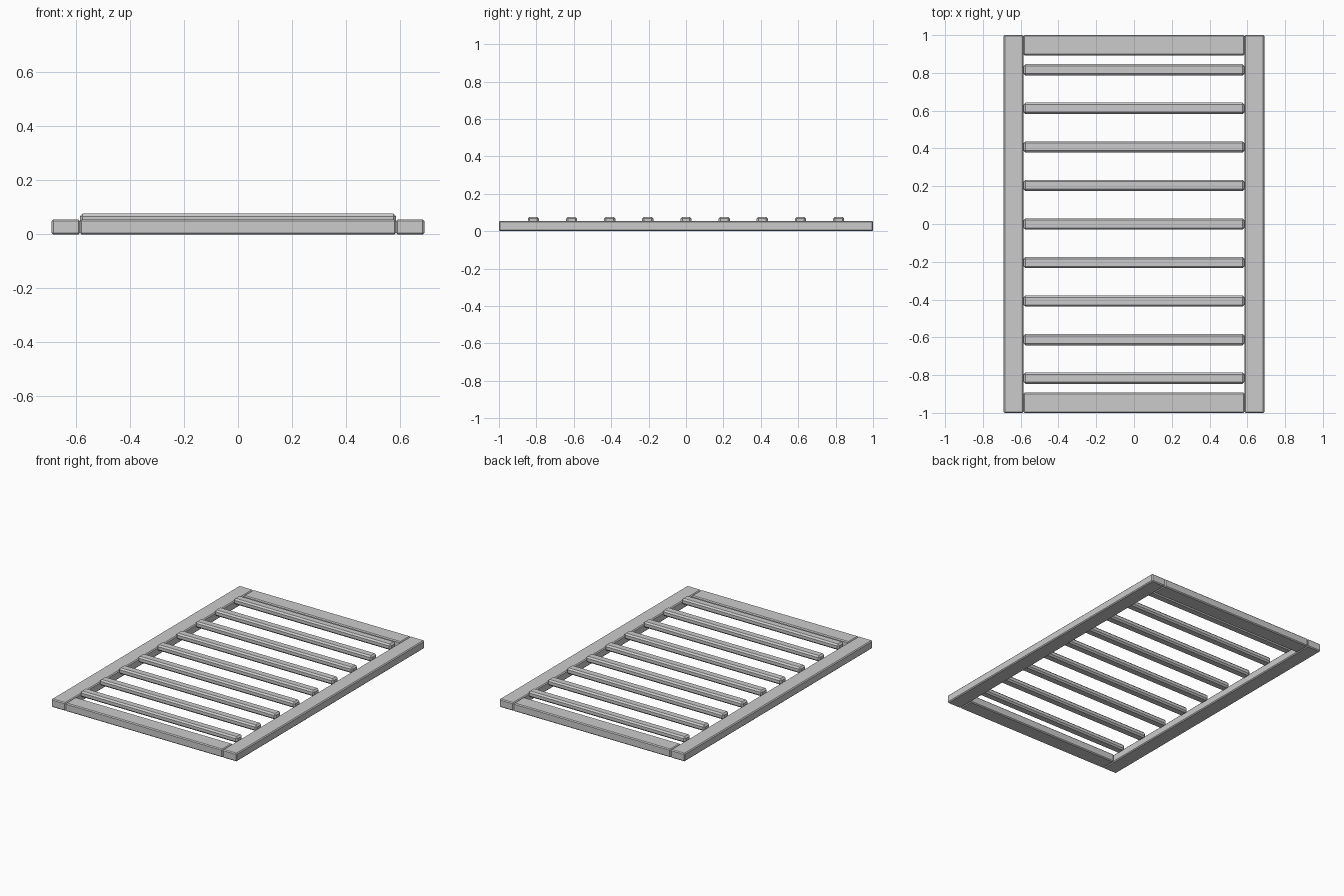
import bpy

if "Cube" in bpy.data.objects:
    bpy.data.objects.remove(bpy.data.objects["Cube"])


def bar(name, x0, x1, y0, y1, z0, z1, bevel):
    """Beveled board spanning the given bounds."""
    bpy.ops.mesh.primitive_cube_add(size=1, location=((x0 + x1) / 2, (y0 + y1) / 2, (z0 + z1) / 2))
    ob = bpy.context.object
    ob.name = name
    ob.scale = (x1 - x0, y1 - y0, z1 - z0)
    bpy.ops.object.transform_apply(location=False, rotation=False, scale=True)
    mod = ob.modifiers.new("edge_bevel", 'BEVEL')
    mod.width = bevel
    mod.segments = 1
    return ob


# Long side rails
bar("left_rail", -0.69, -0.585, -1, 1, 0, 0.055, 0.006)
bar("right_rail", 0.585, 0.69, -1, 1, 0, 0.055, 0.006)

# End rails fitted between the side rails
bar("front_rail", -0.585, 0.585, -1, -0.893, 0, 0.055, 0.006)
bar("back_rail", -0.585, 0.585, 0.893, 1, 0, 0.055, 0.006)

# Raised cross slats
for i in range(9):
    y = (i - 4) * 0.204
    bar(f"slat_{i + 1}", -0.585, 0.585, y - 0.03, y + 0.03, 0.037, 0.077, 0.01)
